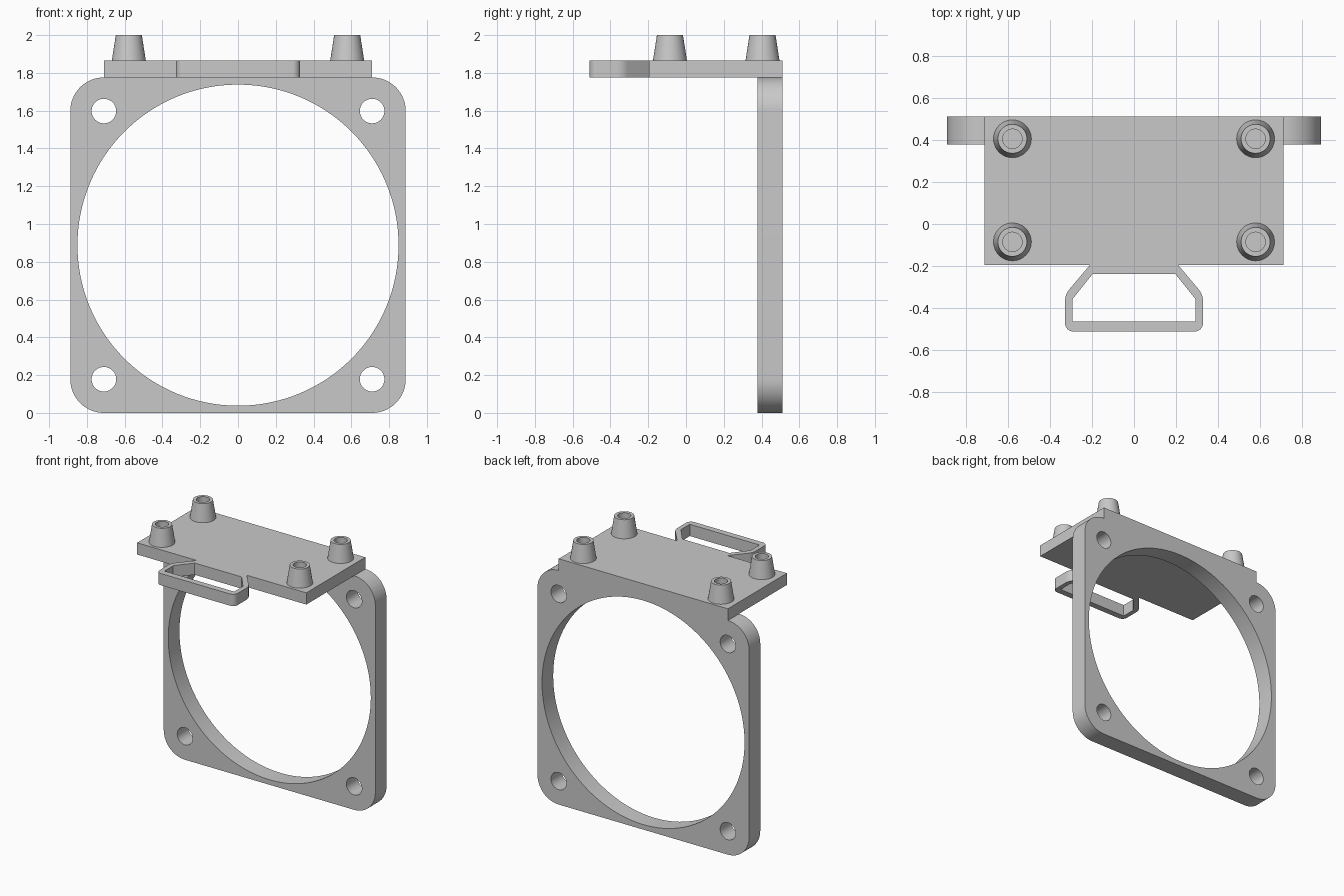
import bpy, bmesh, math
from mathutils import Vector, Matrix

cube = bpy.data.objects.get("Cube")
if cube:
    bpy.data.objects.remove(cube, do_unlink=True)

grey = bpy.data.materials.new("plain_grey")
grey.use_nodes = True
grey.diffuse_color = (0.584, 0.584, 0.584, 1)
grey.node_tree.nodes["Principled BSDF"].inputs["Base Color"].default_value = grey.diffuse_color


def finish(name, mesh):
    """Link a mesh as an object, colour it and keep its edges sharp."""
    obj = bpy.data.objects.new(name, mesh)
    bpy.context.scene.collection.objects.link(obj)
    mesh.materials.clear()
    mesh.materials.append(grey)
    bpy.ops.object.select_all(action="DESELECT")
    obj.select_set(True)
    bpy.context.view_layer.objects.active = obj
    bpy.ops.object.shade_smooth_by_angle(angle=math.radians(30))


def circle(x, y, r, n):
    return [(x + r * math.cos(2 * math.pi * i / n), y + r * math.sin(2 * math.pi * i / n))
            for i in range(n)]


def rounded(corners, steps=10):
    """Outline from (x, y, fillet radius) corners."""
    out = []
    for i, (x, y, r) in enumerate(corners):
        p = Vector((x, y))
        if r == 0:
            out.append((x, y))
            continue
        u = (Vector(corners[i - 1][:2]) - p).normalized()
        v = (Vector(corners[(i + 1) % len(corners)][:2]) - p).normalized()
        half = u.angle(v) / 2
        centre = p + (u + v).normalized() * r / math.sin(half)
        start = (p + u * r / math.tan(half) - centre).normalized()
        end = (p + v * r / math.tan(half) - centre).normalized()
        out += [tuple(centre + r * start.slerp(end, k / steps)) for k in range(steps + 1)]
    return out


def mirrored(half):
    """Complete a right-hand half outline across x = 0."""
    return half + [(-x, *rest) for x, *rest in reversed(half)]


def slab(name, outlines, thickness, matrix):
    """Filled outline with holes, extruded about its own plane."""
    curve = bpy.data.curves.new(name, "CURVE")
    curve.dimensions = "2D"
    curve.fill_mode = "BOTH"
    curve.extrude = thickness / 2
    for outline in outlines:
        spline = curve.splines.new("POLY")
        spline.points.add(len(outline) - 1)
        for point, (x, y) in zip(spline.points, outline):
            point.co = (x, y, 0, 1)
        spline.use_cyclic_u = True
    temp = bpy.data.objects.new(name + "_outline", curve)
    bpy.context.scene.collection.objects.link(temp)
    bpy.context.view_layer.update()
    graph = bpy.context.evaluated_depsgraph_get()
    mesh = bpy.data.meshes.new_from_object(temp.evaluated_get(graph))
    bpy.data.objects.remove(temp, do_unlink=True)
    bpy.data.curves.remove(curve)
    bm = bmesh.new()
    bm.from_mesh(mesh)
    bmesh.ops.remove_doubles(bm, verts=bm.verts, dist=1e-5)
    bmesh.ops.recalc_face_normals(bm, faces=bm.faces)
    bmesh.ops.transform(bm, matrix=matrix, verts=bm.verts)
    bm.to_mesh(mesh)
    bm.free()
    mesh.name = name
    finish(name, mesh)


# Upright square frame with a large opening and four screw holes
S, H = 0.888, 0.71
frame = [rounded([(S, -S, 0.178), (S, S, 0.178), (-S, S, 0.178), (-S, -S, 0.178)], 16),
         circle(0, 0, 0.85, 128)]
frame += [circle(x, y, 0.065, 40) for x in (-H, H) for y in (-H, H)]
slab("fan_frame", frame, 0.134,
     Matrix.Translation((0, 0.445, S)) @ Matrix.Rotation(math.pi / 2, 4, "X"))

# Horizontal plate on top of the frame
BASE, TOP = 1.776, 1.865
level = Matrix.Translation((0, 0, (BASE + TOP) / 2))
slab("mounting_plate", [[(-H, -0.195), (H, -0.195), (H, 0.512), (-H, 0.512)]],
     TOP - BASE, level)

# Open loop on the front edge of the plate
outer = [(0.21, -0.195, 0), (0.328, -0.335, 0.09), (0.328, -0.511, 0.04)]
inner = [(0.197, -0.238, 0), (0.293, -0.358, 0), (0.293, -0.464, 0)]
slab("cable_loop", [rounded(mirrored(outer)), rounded(mirrored(inner))], TOP - BASE, level)

# Tapered hollow standoffs
profile = [(0.09, TOP), (0.069, 2.0), (0.046, 2.0), (0.046, TOP)]
for side, x in (("left", 0.578), ("right", -0.578)):
    for end, y in (("back", 0.405), ("front", -0.085)):
        bm = bmesh.new()
        verts = [bm.verts.new((x + r, y, z)) for r, z in profile]
        edges = [bm.edges.new(pair) for pair in zip(verts, verts[1:])]
        bmesh.ops.spin(bm, geom=verts + edges, cent=(x, y, 0), axis=(0, 0, 1),
                       angle=2 * math.pi, steps=48)
        bmesh.ops.remove_doubles(bm, verts=bm.verts, dist=1e-5)
        bmesh.ops.recalc_face_normals(bm, faces=bm.faces)
        # The wall stands open on the plate, so orient it by its top rim
        rim = next(f for f in bm.faces if abs(f.normal.z) > 0.9)
        if rim.normal.z < 0:
            bmesh.ops.reverse_faces(bm, faces=bm.faces)
        mesh = bpy.data.meshes.new(f"{end}_{side}_standoff")
        bm.to_mesh(mesh)
        bm.free()
        finish(mesh.name, mesh)
